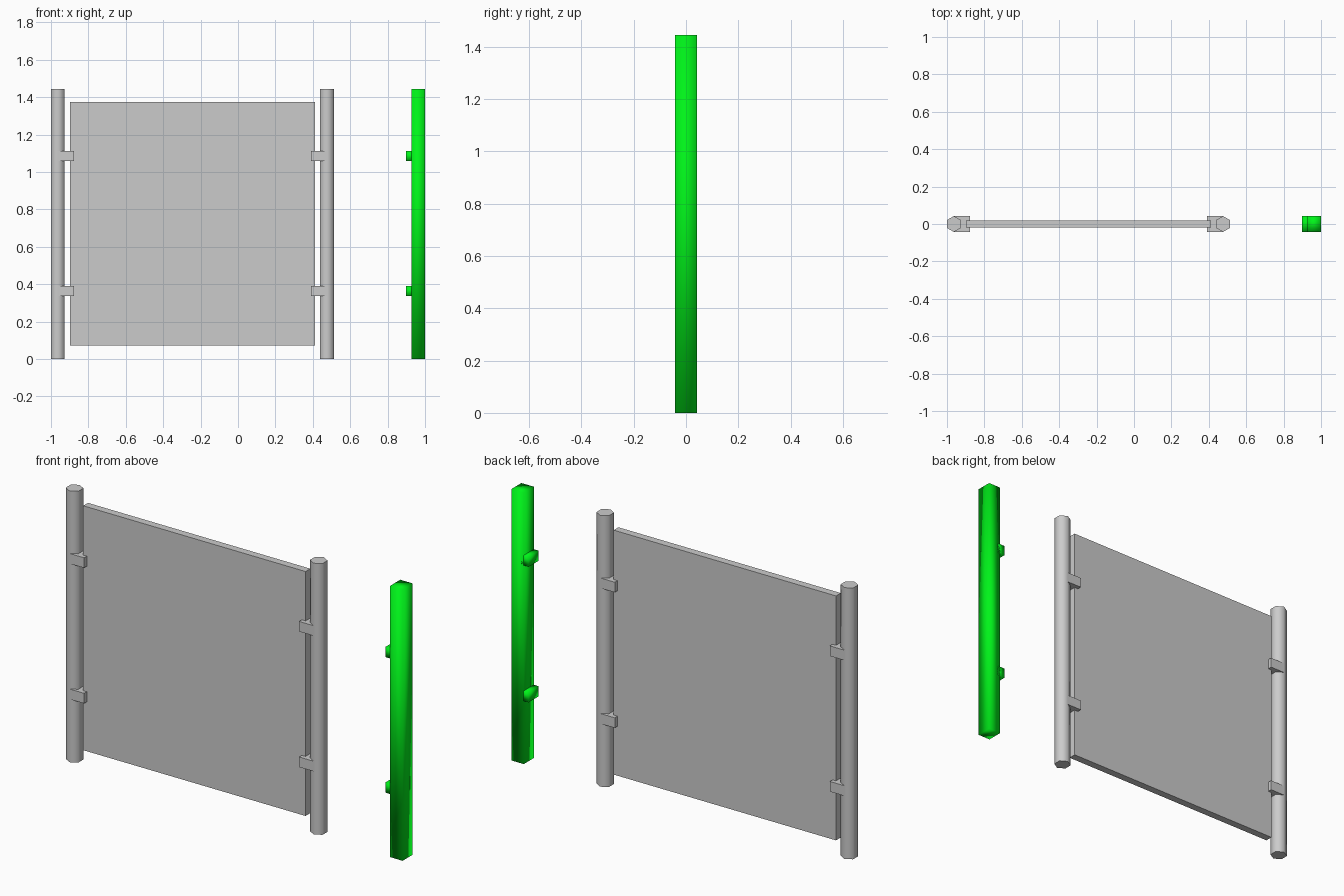
import bpy, math

if "Cube" in bpy.data.objects:
    bpy.data.objects.remove(bpy.data.objects["Cube"])

HEIGHT = 1.445
R = 0.0425                      # post half depth
W = R * math.sqrt(3) / 2        # post half width
LEFT, RIGHT = -1 + W, 0.476     # grey post centres
BRACKET_Z = (0.363, 1.085)


def box(name, x0, x1, half_y, z0, z1):
    bpy.ops.mesh.primitive_cube_add(size=1, location=((x0 + x1) / 2, 0, (z0 + z1) / 2))
    ob = bpy.context.object
    ob.name = name
    ob.scale = (x1 - x0, 2 * half_y, z1 - z0)
    bpy.ops.object.transform_apply(location=False, rotation=False, scale=True)
    return ob


# Hexagonal posts with clamps reaching towards the panel
for side, x, d in (("left", LEFT, 1), ("right", RIGHT, -1)):
    bpy.ops.mesh.primitive_cylinder_add(vertices=6, radius=R, depth=HEIGHT,
                                        location=(x, 0, HEIGHT / 2))
    bpy.context.object.name = side + "_post"
    bpy.ops.object.shade_smooth_by_angle(angle=math.radians(65))
    for level, z in zip(("lower", "upper"), BRACKET_Z):
        end = x + d * 0.086
        box(f"{side}_{level}_clamp", min(x, end), max(x, end), R, z - 0.027, z + 0.027)

# Flat panel
box("panel", -0.898, 0.412, 0.02, 0.073, 1.375)

# Separate green post with two stubs
green = bpy.data.materials.new("green")
green.diffuse_color = (0.0, 0.9, 0.01, 1)
green.use_nodes = True
green.node_tree.nodes["Principled BSDF"].inputs["Base Color"].default_value = green.diffuse_color
parts = [box("green_post", 1 - 2 * W, 1, R, 0, HEIGHT)]
for level, z in zip(("lower", "upper"), BRACKET_Z):
    parts.append(box(f"green_{level}_stub", 0.898, 0.94, R, z - 0.027, z + 0.027))
for ob in parts:
    ob.data.materials.append(green)
    ob.data.shade_smooth()
